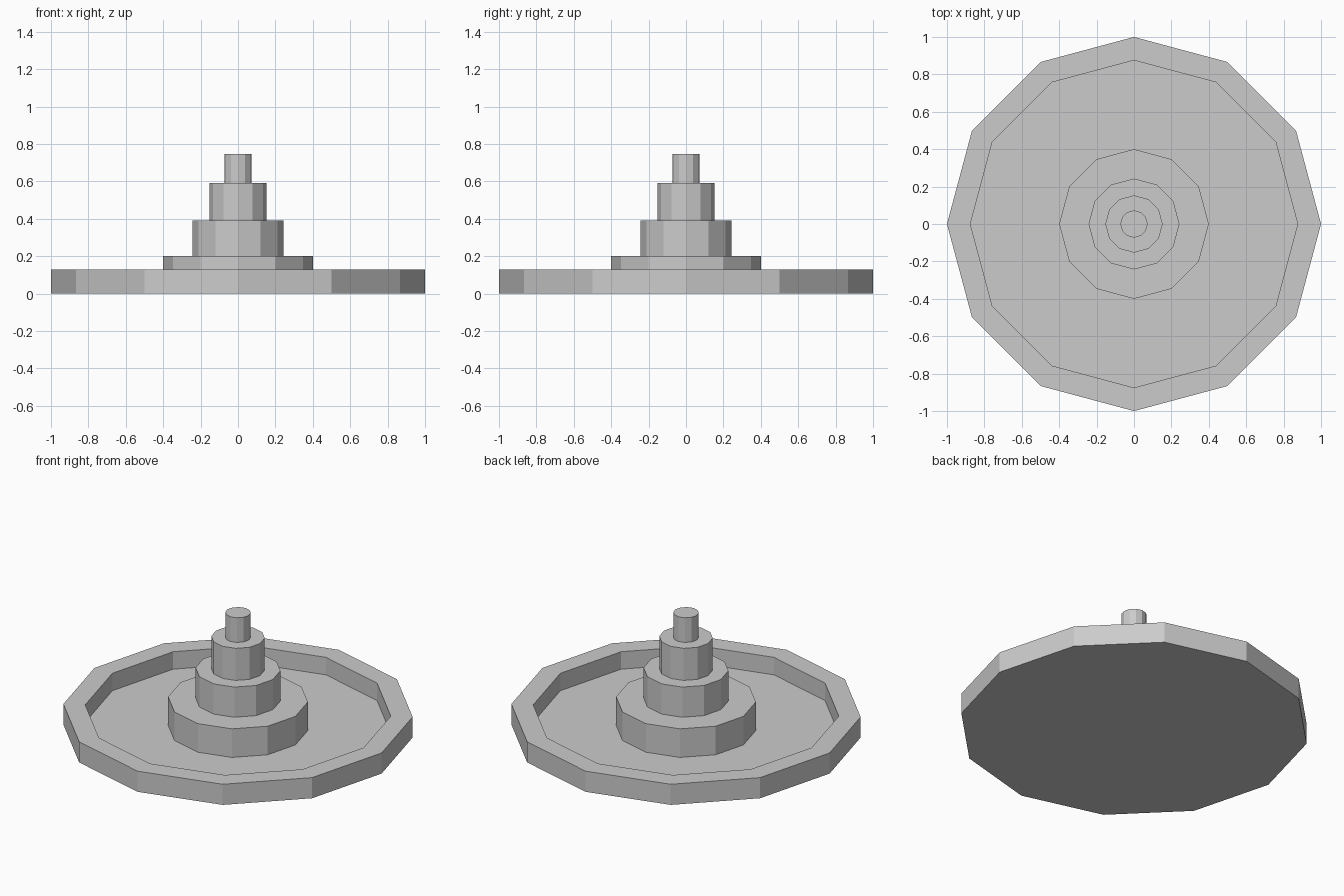
import bpy, bmesh
from math import cos, sin, pi

if "Cube" in bpy.data.objects:
    bpy.data.objects.remove(bpy.data.objects["Cube"])

SIDES = 12


def lathe(name, profile):
    """Turn an (r, z) profile, listed bottom to top outside then inwards, into a closed solid."""
    bm = bmesh.new()
    rings = [[bm.verts.new((r * cos(2 * pi * i / SIDES), r * sin(2 * pi * i / SIDES), z))
              for i in range(SIDES)] for r, z in profile]
    for a, b in zip(rings, rings[1:]):
        for i in range(SIDES):
            j = (i + 1) % SIDES
            bm.faces.new((a[i], a[j], b[j], b[i]))
    bm.faces.new(rings[0][::-1])
    bm.faces.new(rings[-1])
    bmesh.ops.recalc_face_normals(bm, faces=bm.faces)
    mesh = bpy.data.meshes.new(name)
    bm.to_mesh(mesh)
    bm.free()
    obj = bpy.data.objects.new(name, mesh)
    bpy.context.collection.objects.link(obj)
    return obj


# Shallow basin with raised rim
FLOOR = 0.02
lathe("basin", [(1.0, 0), (1.0, 0.13), (0.875, 0.13), (0.875, FLOOR)])

# Stepped centre column, each tier standing on the one below
z = FLOOR
for name, radius, top in [("pedestal", 0.40, 0.20), ("lower_tier", 0.243, 0.39),
                          ("upper_tier", 0.153, 0.592), ("spout", 0.073, 0.747)]:
    lathe(name, [(radius, z), (radius, top)])
    z = top
